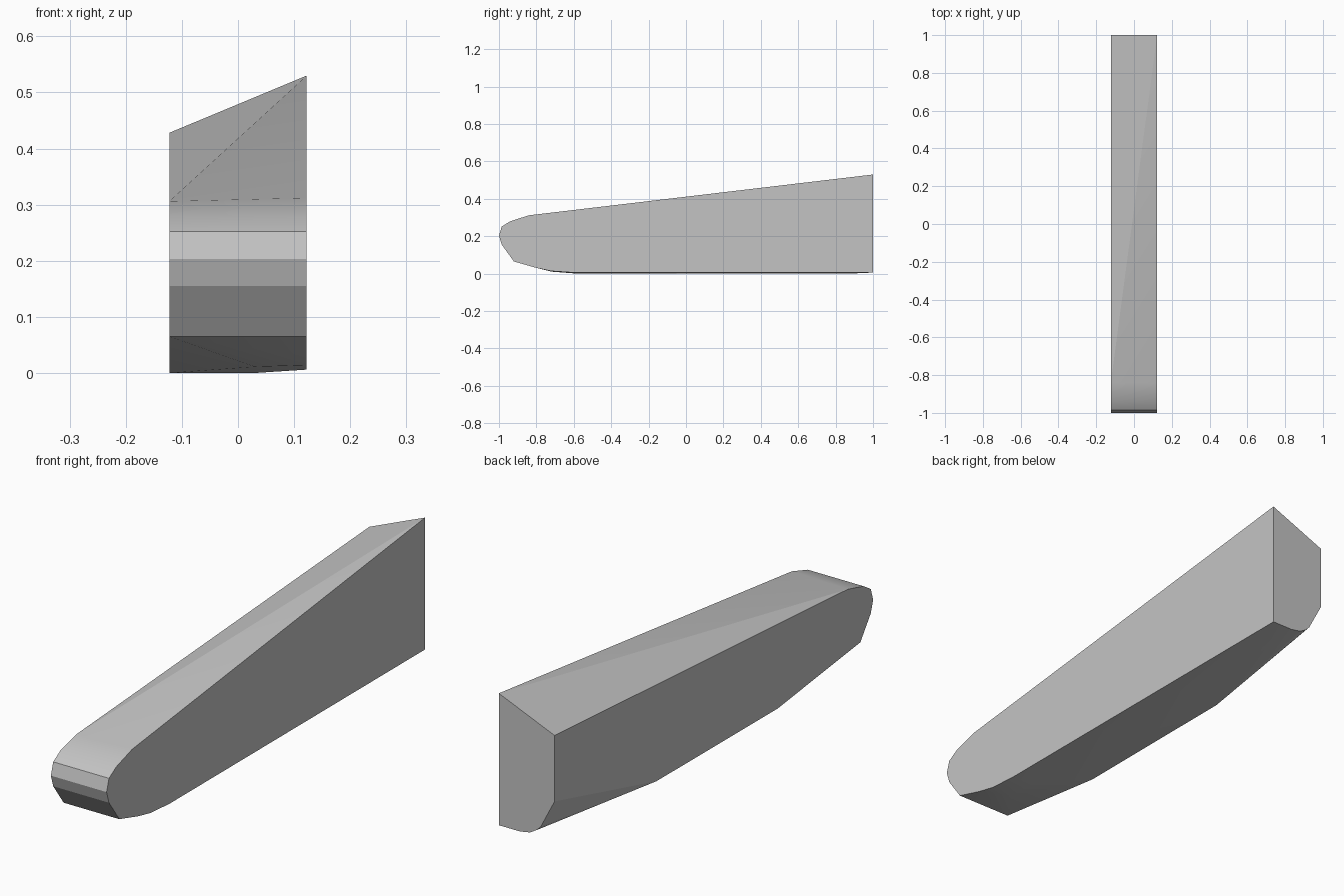
import bpy
import bmesh
import math

cube = bpy.data.objects.get("Cube")
if cube:
    bpy.data.objects.remove(cube, do_unlink=True)

HALF = 0.1225

# Plain grey material
grey = bpy.data.materials.new("plain_grey")
grey.use_nodes = True
colour = (0.55, 0.55, 0.55, 1.0)
grey.diffuse_color = colour
for node in grey.node_tree.nodes:
    if node.type == "BSDF_PRINCIPLED":
        node.inputs["Base Color"].default_value = colour

# Side outlines as (y, z): both sides share the rounded nose
nose = [(-0.92, 0.065), (-0.985, 0.155), (-1.0, 0.203), (-0.985, 0.252), (-0.94, 0.28)]
left_side = nose + [(-0.84, 0.312), (1.0, 0.53), (1.0, 0.006),
                    (-0.6, 0.006), (-0.72, 0.014), (-0.8, 0.031)]
right_side = nose + [(-0.84, 0.306), (1.0, 0.428), (1.0, 0.166),
                     (0.36, 0.002), (-0.4, 0.0)]

# Curved lower edge of the back end as (x, z), and the shallow belly ridge as (y, z)
back_curve = [(0.03, 0.006), (-0.015, 0.014), (-0.045, 0.032), (-0.062, 0.05)]
belly = [(-0.72, 0.011), (-0.58, 0.0), (0.87, 0.0)]

points = [(HALF, y, z) for y, z in left_side]
points += [(-HALF, y, z) for y, z in right_side]
points += [(x, 1.0, z) for x, z in back_curve]
points += [(0.03, y, z) for y, z in belly]

# Tapered wedge: a convex skin over the outlines
bm = bmesh.new()
verts = [bm.verts.new(p) for p in points]
hull = bmesh.ops.convex_hull(bm, input=verts)
loose = [v for v in bm.verts if not v.link_faces]
bmesh.ops.delete(bm, geom=loose, context="VERTS")
bmesh.ops.dissolve_limit(bm, angle_limit=math.radians(0.1),
                         verts=bm.verts[:], edges=bm.edges[:])
bmesh.ops.recalc_face_normals(bm, faces=bm.faces[:])
mesh = bpy.data.meshes.new("tapered_wedge")
bm.to_mesh(mesh)
bm.free()
mesh.materials.append(grey)

wedge = bpy.data.objects.new("tapered_wedge", mesh)
bpy.context.collection.objects.link(wedge)
bpy.ops.object.select_all(action="DESELECT")
wedge.select_set(True)
bpy.context.view_layer.objects.active = wedge
bpy.ops.object.shade_smooth_by_angle(angle=math.radians(15))
